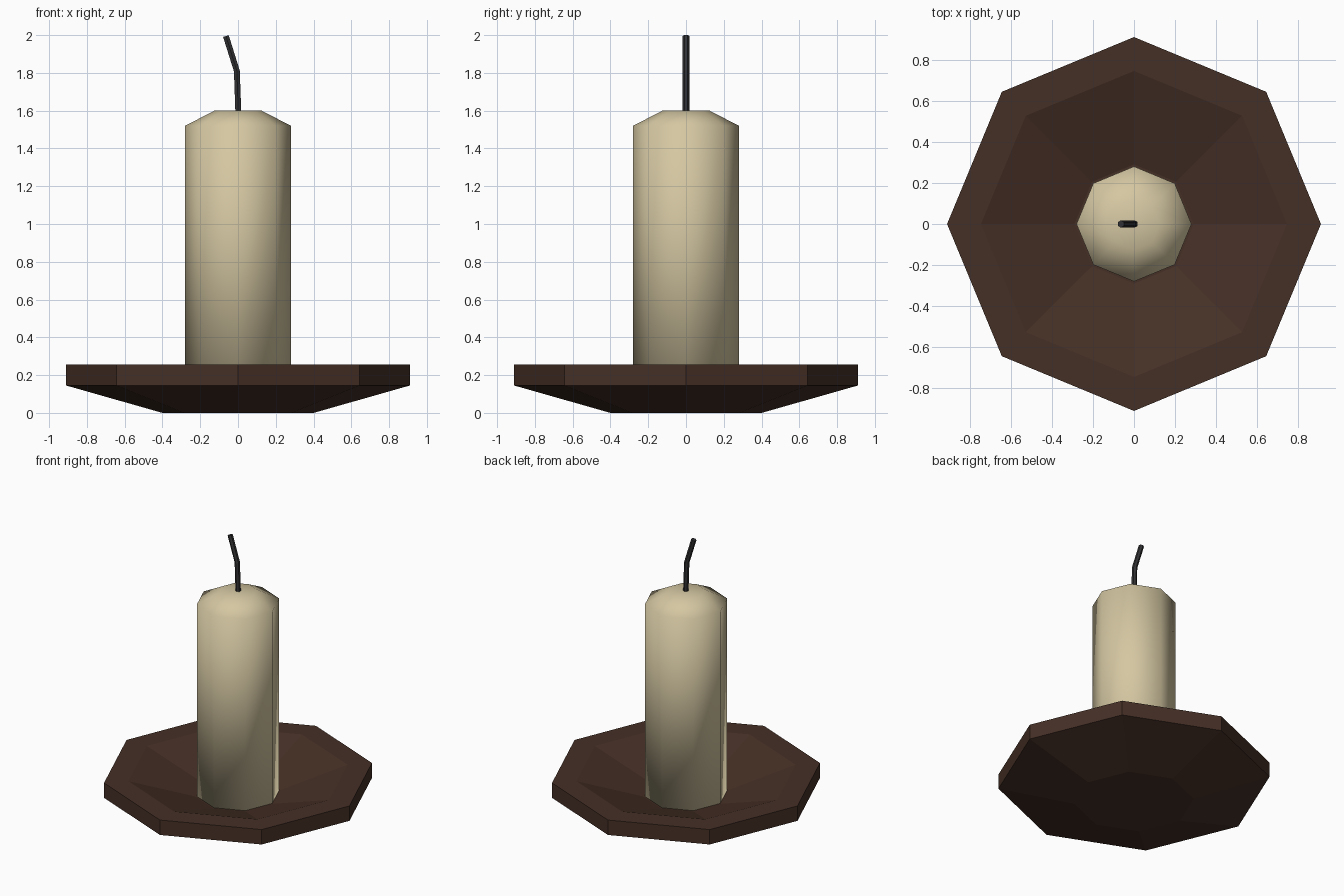
import bpy, bmesh, math
from mathutils import Vector

if "Cube" in bpy.data.objects:
    bpy.data.objects.remove(bpy.data.objects["Cube"])


def material(name, rgb):
    m = bpy.data.materials.new(name)
    m.diffuse_color = (*rgb, 1.0)
    m.use_nodes = True
    m.node_tree.nodes["Principled BSDF"].inputs["Base Color"].default_value = m.diffuse_color
    return m


def skin_rings(name, rings, mat, smooth=False):
    """Join a list of equal-length point rings into a closed solid."""
    bm = bmesh.new()
    loops = [[bm.verts.new(p) for p in ring] for ring in rings]
    n = len(loops[0])
    for a, b in zip(loops, loops[1:]):
        for i in range(n):
            j = (i + 1) % n
            bm.faces.new((a[i], a[j], b[j], b[i]))
    bm.faces.new(loops[0][::-1])
    bm.faces.new(loops[-1])
    bmesh.ops.recalc_face_normals(bm, faces=bm.faces)
    for f in bm.faces:
        f.smooth = smooth
    mesh = bpy.data.meshes.new(name)
    bm.to_mesh(mesh)
    bm.free()
    mesh.materials.append(mat)
    obj = bpy.data.objects.new(name, mesh)
    bpy.context.collection.objects.link(obj)
    return obj


def lathe(name, profile, mat, sides=8, smooth=False):
    """Revolve (radius, height) points with corners on the axes."""
    angles = [math.tau * i / sides for i in range(sides)]
    rings = [[(r * math.cos(a), r * math.sin(a), z) for a in angles] for r, z in profile]
    return skin_rings(name, rings, mat, smooth)


def tube(name, path, radius, mat, sides=6):
    """Sweep a polygon along a path lying in the x-z plane."""
    pts = [Vector(p) for p in path]
    rings = []
    for i, p in enumerate(pts):
        d = (pts[min(i + 1, len(pts) - 1)] - pts[max(i - 1, 0)]).normalized()
        side = Vector((0, 1, 0))
        across = side.cross(d)
        rings.append([p + radius * (across * math.cos(a) + side * math.sin(a))
                      for a in (math.tau * (k + 0.5) / sides for k in range(sides))])
    return skin_rings(name, rings, mat)


brown = material("dark brown wood", (0.060, 0.029, 0.019))
cream = material("cream wax", (0.66, 0.57, 0.36))
black = material("charcoal wick", (0.032, 0.032, 0.035))

# Octagonal dish: tapered underside, upright rim, flat lip, sunken bowl
lathe("dish", [(0.40, 0), (0.91, 0.145), (0.91, 0.255), (0.745, 0.255), (0.29, 0.105)], brown)

# Wax candle with a sloped shoulder
lathe("candle", [(0.28, 0.10), (0.28, 1.52), (0.125, 1.60)], cream, smooth=True)

# Bent wick
tube("wick", [(0.002, 0, 1.58), (-0.006, 0, 1.81), (-0.064, 0, 1.995)], 0.018, black)
